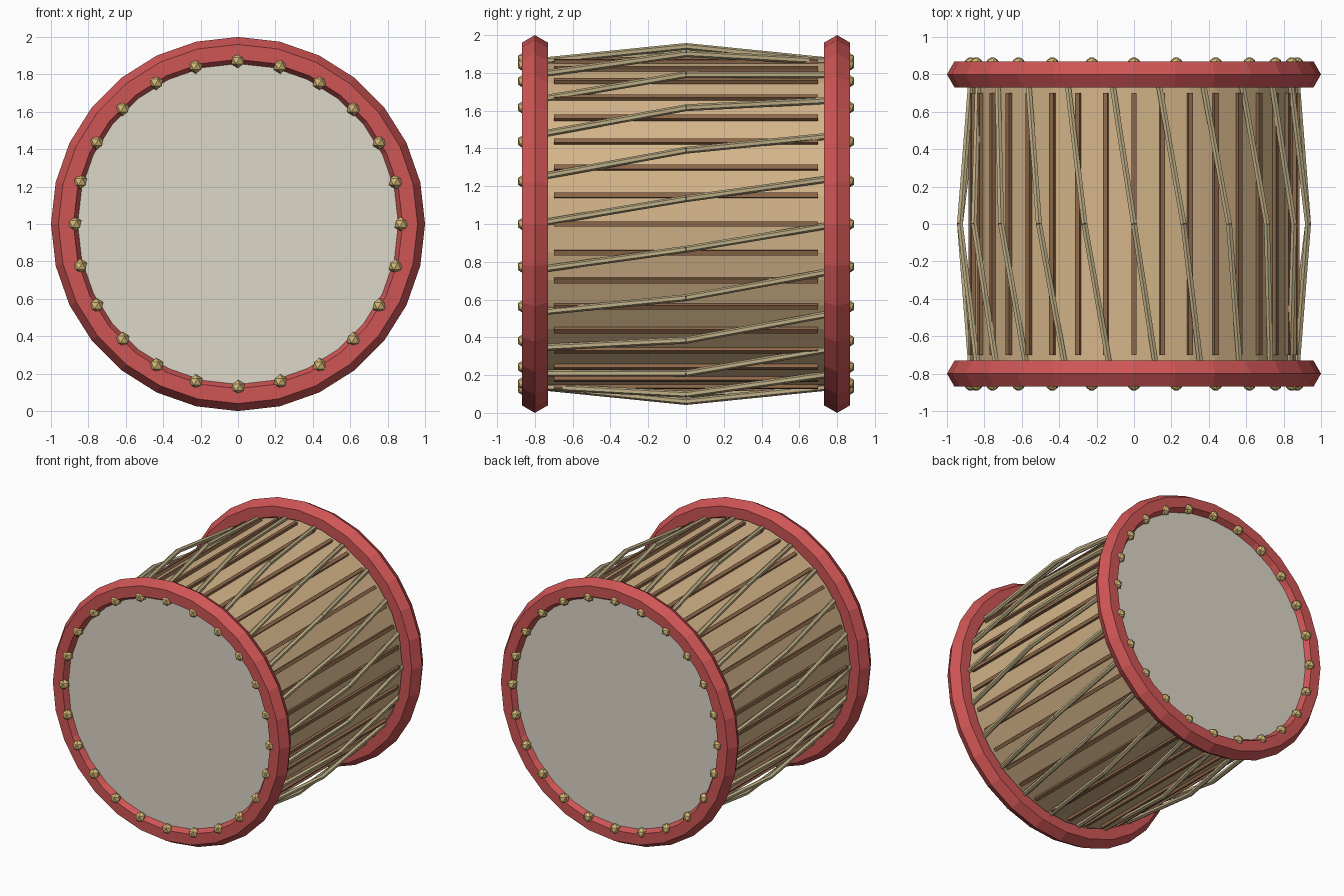
import bpy, bmesh
from math import sin, cos, pi
from mathutils import Vector, Matrix

if "Cube" in bpy.data.objects:
    bpy.data.objects.remove(bpy.data.objects["Cube"])

CENTER = Vector((0, 0, 1))


def material(name, r, g, b):
    m = bpy.data.materials.new(name)
    m.diffuse_color = (r, g, b, 1)
    m.use_nodes = True
    m.node_tree.nodes["Principled BSDF"].inputs["Base Color"].default_value = m.diffuse_color
    return m


def finish(name, bm, mat):
    bmesh.ops.recalc_face_normals(bm, faces=bm.faces)
    me = bpy.data.meshes.new(name)
    bm.to_mesh(me)
    bm.free()
    ob = bpy.data.objects.new(name, me)
    me.materials.append(mat)
    bpy.context.collection.objects.link(ob)
    return ob


def polar(r, a, y):
    """Point around the drum axis (y), a = 0 at +x, pi/2 at the top."""
    return CENTER + Vector((r * cos(a), y, r * sin(a)))


def add_rod(bm, p, q, r, sides):
    d = q - p
    mat = Matrix.Translation((p + q) / 2) @ d.to_track_quat('Z', 'Y').to_matrix().to_4x4()
    bmesh.ops.create_cone(bm, cap_ends=True, segments=sides, radius1=r, radius2=r,
                          depth=d.length, matrix=mat)


red = material("rim_red", 0.62, 0.09, 0.09)
wood = material("shell_wood", 0.66, 0.46, 0.25)
dark = material("slat_wood", 0.27, 0.14, 0.07)
skin = material("skin", 0.72, 0.68, 0.58)
cord = material("cord", 0.52, 0.43, 0.24)
brass = material("brass", 0.65, 0.48, 0.18)

# Shell
bm = bmesh.new()
add_rod(bm, CENTER - Vector((0, 0.8, 0)), CENTER + Vector((0, 0.8, 0)), 0.865, 36)
finish("shell", bm, wood)

# Dark slats along the shell
bm = bmesh.new()
for i in range(36):
    a = 2 * pi * i / 36
    m = (Matrix.Translation(polar(0.87, a, 0)) @ Matrix.Rotation(-a, 4, 'Y')
         @ Matrix.Diagonal((0.03, 1.4, 0.026, 1)))
    bmesh.ops.create_cube(bm, size=1, matrix=m)
finish("shell_slats", bm, dark)

# Tension ropes: each bends outward at the middle and twists one step
bm = bmesh.new()
N = 22
for i in range(N):
    a = pi / 2 + 2 * pi * i / N
    mid = polar(0.94, a, 0)
    for s in (-1, 1):
        add_rod(bm, mid, polar(0.868, a + s * pi / N, s * 0.8), 0.018, 6)
finish("tension_ropes", bm, cord)

for side, s in (("front", -1), ("back", 1)):
    # Hexagonal-section rim ring
    bm = bmesh.new()
    rings = []
    for i in range(28):
        a = 2 * pi * i / 28
        rings.append([bm.verts.new(polar(0.92 + 0.08 * cos(j * pi / 3), a,
                                         s * 0.8 + 0.08 * sin(j * pi / 3)))
                      for j in range(6)])
    for i in range(28):
        p, q = rings[i], rings[(i + 1) % 28]
        for j in range(6):
            k = (j + 1) % 6
            bm.faces.new((p[j], p[k], q[k], q[j]))
    finish(side + "_rim", bm, red)

    # Drum skin
    bm = bmesh.new()
    add_rod(bm, CENTER + Vector((0, s * 0.8, 0)), CENTER + Vector((0, s * 0.83, 0)), 0.86, 36)
    finish(side + "_skin", bm, skin)

    # Studs
    bm = bmesh.new()
    for i in range(24):
        bmesh.ops.create_icosphere(bm, subdivisions=1, radius=0.04,
                                   matrix=Matrix.Translation(polar(0.873, 2 * pi * i / 24, s * 0.855)))
    finish(side + "_studs", bm, brass)
